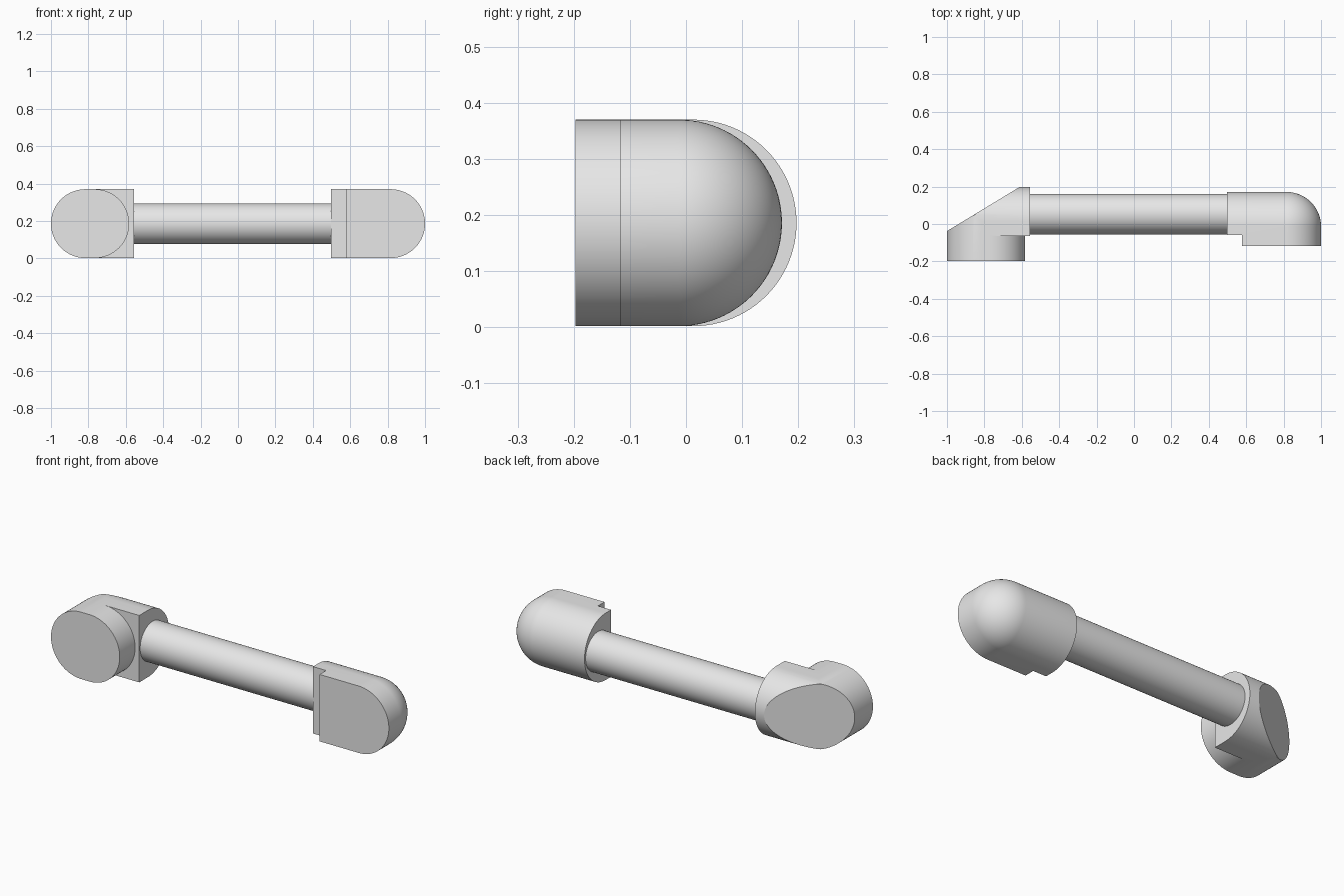
import bpy, bmesh
from math import sin, cos, pi, radians

cube = bpy.data.objects.get("Cube")
if cube:
    bpy.data.objects.remove(cube, do_unlink=True)

R = 0.184           # half height of both end fittings
MID = 0.186         # height of the centre line
LEVELS = 48

grey = bpy.data.materials.new("light grey")
grey.use_nodes = True
grey.diffuse_color = (0.8, 0.8, 0.8, 1)
grey.node_tree.nodes["Principled BSDF"].inputs["Base Color"].default_value = (0.8, 0.8, 0.8, 1)


def finish(obj):
    obj.data.materials.clear()
    obj.data.materials.append(grey)
    bpy.ops.object.select_all(action='DESELECT')
    obj.select_set(True)
    bpy.context.view_layer.objects.active = obj
    bpy.ops.object.shade_smooth_by_angle(angle=radians(25))


def stack(name, outline):
    """Loft plan outlines upwards; outline(c) gets the rounding reach at each level."""
    bm = bmesh.new()
    rows = []
    for i in range(LEVELS + 1):
        t = -pi / 2 + pi * i / LEVELS
        rows.append([bm.verts.new((x, y, MID + R * sin(t))) for x, y in outline(R * cos(t))])
    for low, high in zip(rows, rows[1:]):
        for j in range(len(low)):
            k = (j + 1) % len(low)
            bm.faces.new((low[j], low[k], high[k], high[j]))
    bm.faces.new(rows[0])
    bm.faces.new(rows[-1])
    bmesh.ops.remove_doubles(bm, verts=bm.verts, dist=0.00002)
    bmesh.ops.recalc_face_normals(bm, faces=bm.faces)
    mesh = bpy.data.meshes.new(name)
    bm.to_mesh(mesh)
    bm.free()
    obj = bpy.data.objects.new(name, mesh)
    bpy.context.collection.objects.link(obj)
    finish(obj)


# Right fitting: mitred elbow with its outer corner sliced off at a slant
def mitred_outline(c):
    slope = 0.607
    left, back = -0.816 - c, 0.013 + c
    cut_y = -0.038 + slope * (left + 1)
    cut_x = -1 + (back + 0.038) / slope
    inner = -0.766 + c
    return [(left, -0.197), (left, min(cut_y, back)), (max(cut_x, left), back),
            (-0.557, back), (-0.557, -0.063), (inner, -0.063), (inner, -0.197)]


# Left fitting: elbow with a ball-shaped outer corner and a stepped front
def ball_outline(c):
    arc = [(0.816 + c * cos(a), -0.013 + c * sin(a))
           for a in (pi / 2 * i / 24 for i in range(25))]
    return [(0.498, -0.06), (0.578, -0.06), (0.578, -0.117),
            (0.816 + c, -0.117)] + arc + [(0.498, -0.013 + c)]


stack("right_mitred_elbow", mitred_outline)
stack("left_rounded_elbow", ball_outline)

# Connecting rod
bpy.ops.mesh.primitive_cylinder_add(vertices=96, radius=0.108, depth=1.075,
                                    location=(-0.03, 0.053, MID), rotation=(0, pi / 2, 0))
rod = bpy.context.object
rod.name = "connecting_rod"
finish(rod)
